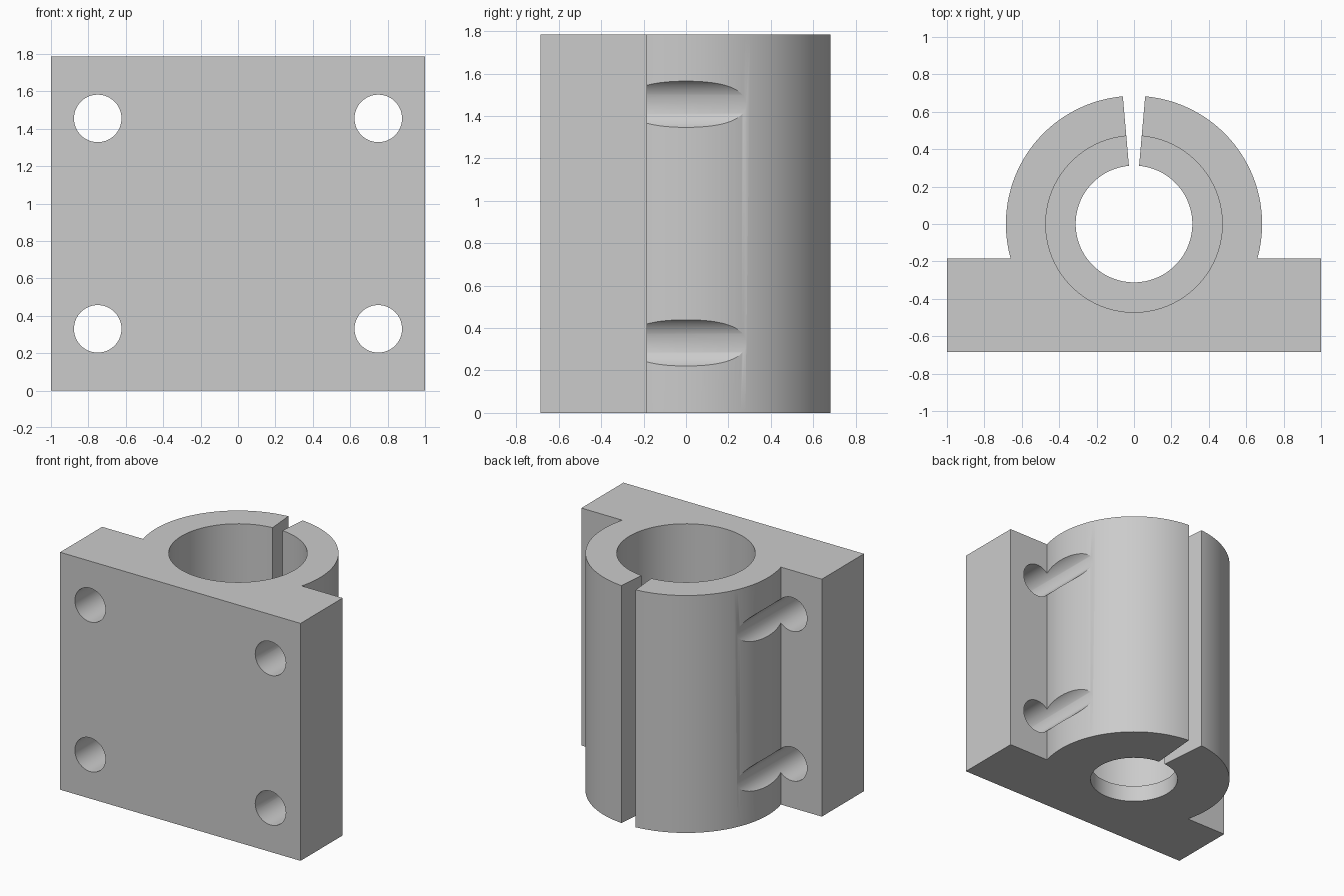
import bpy, bmesh
from math import sin, cos, asin, pi, radians
from mathutils import Matrix

if "Cube" in bpy.data.objects:
    bpy.data.objects.remove(bpy.data.objects["Cube"])

HEIGHT = 1.785
OUTER, BORE, LIP = 0.685, 0.472, 0.312
LIP_THICK = 0.125
BASE_BACK = -0.185
GAP = radians(5)

grey = bpy.data.materials.new("plain grey")
grey.use_nodes = True
colour = (0.6, 0.6, 0.6, 1)
grey.diffuse_color = colour
grey.node_tree.nodes["Principled BSDF"].inputs["Base Color"].default_value = colour


def arc(radius, start, end, steps):
    angles = [start + (end - start) * i / steps for i in range(steps + 1)]
    return [(radius * cos(a), radius * sin(a)) for a in angles]


def make_object(name, bm):
    bmesh.ops.recalc_face_normals(bm, faces=bm.faces)
    mesh = bpy.data.meshes.new(name)
    bm.to_mesh(mesh)
    bm.free()
    mesh.materials.append(grey)
    obj = bpy.data.objects.new(name, mesh)
    bpy.context.collection.objects.link(obj)
    return obj


def cylinder(bm, radius, depth, matrix):
    bmesh.ops.create_cone(bm, cap_ends=True, segments=96, radius1=radius,
                          radius2=radius, depth=depth, matrix=matrix)


# Clamp block: one outline of flat base, split ring and lip bore, extruded upward
join = asin(BASE_BACK / OUTER)
outline = [(-1, -OUTER), (1, -OUTER), (1, BASE_BACK)]
outline += arc(OUTER, join, pi / 2 - GAP, 48)
outline += arc(LIP, pi / 2 - GAP, -3 * pi / 2 + GAP, 96)
outline += arc(OUTER, pi / 2 + GAP, pi - join, 48)
outline.append((-1, BASE_BACK))
bm = bmesh.new()
face = bm.faces.new([bm.verts.new((x, y, 0)) for x, y in outline])
top = bmesh.ops.extrude_face_region(bm, geom=[face])["geom"]
bmesh.ops.translate(bm, vec=(0, 0, HEIGHT),
                    verts=[v for v in top if isinstance(v, bmesh.types.BMVert)])
block = make_object("clamp_block", bm)

# Counterbore cutter, leaving a thin lip at the bottom
bm = bmesh.new()
cylinder(bm, BORE, 2, Matrix.Translation((0, 0, LIP_THICK + 1)))
cutters = [make_object("counterbore_cutter", bm)]

# Four bolt hole cutters, running front to back
bm = bmesh.new()
for x in (-0.75, 0.75):
    for z in (0.33, 1.455):
        cylinder(bm, 0.127, 3, Matrix.Translation((x, 0, z)) @ Matrix.Rotation(pi / 2, 4, "X"))
cutters.append(make_object("bolt_hole_cutter", bm))

for cutter in cutters:
    cutter.hide_render = True
    cutter.hide_set(True)
    mod = block.modifiers.new(cutter.name, "BOOLEAN")
    mod.operation = "DIFFERENCE"
    mod.solver = "EXACT"
    mod.object = cutter

# Bake the cuts, then drop the cutters and shade the curves smooth
bpy.ops.object.select_all(action="DESELECT")
block.select_set(True)
bpy.context.view_layer.objects.active = block
for mod in list(block.modifiers):
    bpy.ops.object.modifier_apply(modifier=mod.name)
for cutter in cutters:
    bpy.data.objects.remove(cutter)
bpy.ops.object.shade_smooth_by_angle(angle=radians(30))
